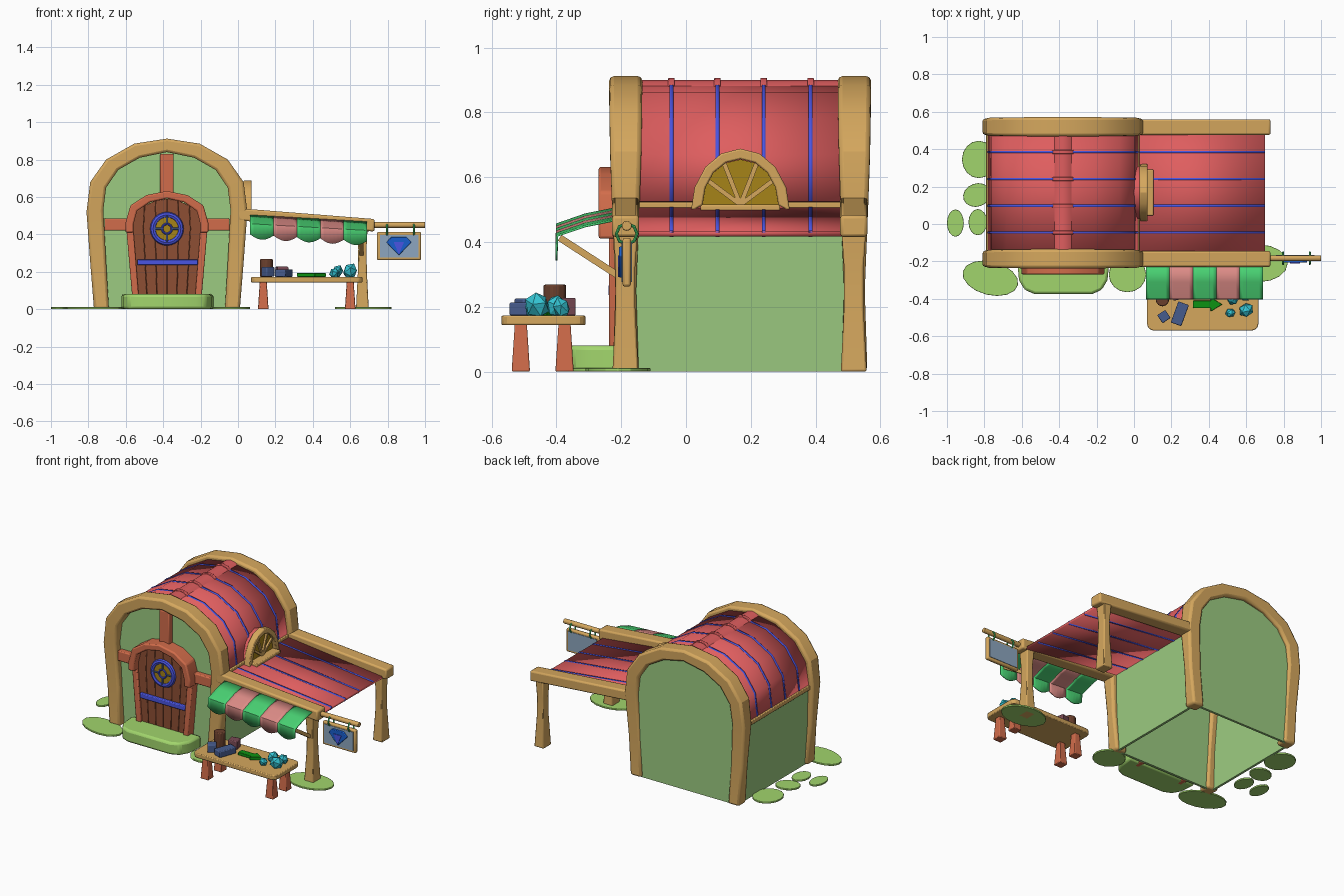
import bpy, bmesh
from math import sin, cos, pi, radians
from mathutils import Vector, Euler

if "Cube" in bpy.data.objects:
    bpy.data.objects.remove(bpy.data.objects["Cube"])

def mat(name, *rgb):
    m = bpy.data.materials.new(name)
    m.diffuse_color = [(c / 255) ** 2.2 for c in rgb] + [1]
    m.use_nodes = True
    m.node_tree.nodes["Principled BSDF"].inputs["Base Color"].default_value = m.diffuse_color
    return m

TAN = mat("tan wood", 212, 166, 94)
RED = mat("red cloth", 222, 94, 95)
BLUE = mat("blue trim", 75, 85, 225)
GREEN = mat("wall green", 155, 202, 128)
GRASS = mat("grass green", 160, 212, 108)
ORANGE = mat("orange wood", 208, 108, 76)
BROWN = mat("door wood", 140, 80, 55)
DARK = mat("barrel wood", 105, 65, 48)
GLASS = mat("amber glass", 165, 130, 30)
MINT = mat("awning green", 75, 210, 115)
PINK = mat("awning pink", 222, 140, 135)
CYAN = mat("crystal", 55, 195, 210)
NAVY = mat("navy", 72, 92, 140)
MAROON = mat("maroon", 120, 75, 85)
ARROW = mat("arrow green", 20, 145, 25)
SLATE = mat("sign panel", 140, 165, 190)
GEM = mat("gem blue", 30, 95, 205)

def mesh(name, verts, faces, m, bevel=0, solid=0):
    me = bpy.data.meshes.new(name)
    me.from_pydata([tuple(v) for v in verts], [], faces)
    bm = bmesh.new()
    bm.from_mesh(me)
    bmesh.ops.recalc_face_normals(bm, faces=bm.faces)
    bm.to_mesh(me)
    bm.free()
    me.materials.append(m)
    o = bpy.data.objects.new(name, me)
    bpy.context.collection.objects.link(o)
    if solid:
        s = o.modifiers.new("thickness", 'SOLIDIFY')
        s.thickness, s.offset = solid, 0
    if bevel:
        b = o.modifiers.new("bevel", 'BEVEL')
        b.width, b.segments = bevel, 2
    return o

def prism(name, pts, a, b, axis, m, bevel=0):
    """Extrude a 2D outline from a to b along an axis."""
    put = {'x': lambda p, t: (t, p[0], p[1]), 'y': lambda p, t: (p[0], t, p[1]),
           'z': lambda p, t: (p[0], p[1], t)}[axis]
    n = len(pts)
    faces = [tuple(range(n)), tuple(range(2 * n - 1, n - 1, -1))]
    faces += [(i, (i + 1) % n, n + (i + 1) % n, n + i) for i in range(n)]
    return mesh(name, [put(p, a) for p in pts] + [put(p, b) for p in pts], faces, m, bevel)

def box(name, x0, x1, y0, y1, z0, z1, m, bevel=0):
    return prism(name, [(x0, y0), (x1, y0), (x1, y1), (x0, y1)], z0, z1, 'z', m, bevel)

def block(name, loc, size, rot, m, bevel=0.005):
    x, y, z = [s / 2 for s in size]
    o = box(name, -x, x, -y, y, -z, z, m, bevel)
    o.location, o.rotation_euler = loc, rot
    return o

def rod(name, p, q, r, m, sides=12, r2=None, bevel=0):
    p, q = Vector(p), Vector(q)
    rot = (q - p).to_track_quat('Z', 'Y')
    ring = [Vector((cos(2 * pi * (i + .5) / sides), sin(2 * pi * (i + .5) / sides), 0)) for i in range(sides)]
    vs = [p + rot @ (v * r) for v in ring] + [q + rot @ (v * (r2 or r)) for v in ring]
    fs = [(i, (i + 1) % sides, sides + (i + 1) % sides, sides + i) for i in range(sides)]
    return mesh(name, vs, fs + [tuple(range(sides)), tuple(range(sides, 2 * sides))], m, bevel)

def loft(name, rings, m, bevel=0):
    n, k = len(rings[0]), len(rings)
    fs = [(j * n + i, j * n + (i + 1) % n, (j + 1) * n + (i + 1) % n, (j + 1) * n + i)
          for j in range(k - 1) for i in range(n)]
    fs += [tuple(range(n)), tuple(range((k - 1) * n, k * n))]
    return mesh(name, [v for r in rings for v in r], fs, m, bevel)

CX = -.38
def arch(name, half, cy, m, bevel):
    """Arch from stations (outer dx, outer z, inner dx, inner z, half depth), mirrored."""
    full = [(-1, s) for s in half] + [(1, s) for s in half[-2::-1]]
    loft(name, [[(CX + k * a, cy - h, b), (CX + k * a, cy + h, b),
                 (CX + k * c, cy + h, d), (CX + k * c, cy - h, d)] for k, (a, b, c, d, h) in full], m, bevel)

# House end arches and wall panels
A = [(.39, 0, .31, 0, .04), (.41, .25, .325, .25, .032), (.43, .52, .34, .53, .043), (.41, .68, .325, .65, .048),
     (.325, .80, .26, .745, .05), (.175, .885, .145, .81, .051), (0, .912, 0, .84, .051)]
def mid(t, start=0):
    h = [(a + (c - a) * t, b + (d - b) * t) for a, b, c, d, _ in A[start:]]
    return [(CX - x, z) for x, z in h] + [(CX + x, z) for x, z in h[-2::-1]]
arch("front_arch", A, -.186, TAN, .014)
arch("back_arch", A, .52, TAN, .014)
prism("front_wall", mid(.7), -.18, -.165, 'y', GREEN)
prism("back_wall", mid(.7), .53, .545, 'y', GREEN)
for s, side in ((-1, "left"), (1, "right")):
    prism(side + "_wall", [(CX + s * .355, 0), (CX + s * .37, 0), (CX + s * .395, .51), (CX + s * .38, .51)],
          -.17, .53, 'y', GREEN)
    x = CX + s * .397
    box(side + "_eave_beam", x - .013, x + .013, -.16, .5, .496, .523, TAN, .004)

# Barrel roof, stripes and ridge cap
STRIPES = (-.045, .097, .24, .385)
def sheet(name, pts, y0, y1, m, solid):
    n = len(pts)
    return mesh(name, [(x, y0, z) for x, z in pts] + [(x, y1, z) for x, z in pts],
                [(i, i + 1, n + i + 1, n + i) for i in range(n - 1)], m, 0, solid)
sheet("barrel_roof", mid(.42, 2), -.16, .5, RED, .016)
SIDE = [(0, .502), (.70, .425)]
sheet("side_roof", SIDE, -.16, .5, RED, .015)
for y in STRIPES:
    sheet("roof_stripe", mid(.42, 2), y - .006, y + .006, BLUE, .023)
    sheet("side_roof_stripe", SIDE, y - .006, y + .006, BLUE, .02)
def cap(r, h):
    return [(CX + r * cos(pi * i / 6), .855 + h * sin(pi * i / 6)) for i in range(7)]
prism("ridge_cap", cap(.06, .045), -.16, .5, 'y', RED)
for y in STRIPES:
    prism("ridge_band", cap(.066, .052), y - .01, y + .01, 'y', RED, .003)

# Side shelter beams and posts
for cy, end in ((-.187, "front"), (.518, "back")):
    prism(end + "_shelter_beam", [(0, .475), (.73, .415), (.73, .482), (0, .54)], cy - .042, cy + .042, 'y', TAN, .01)
    loft(end + "_post", [[(.665 + i * w, cy + j * d, z) for i, j in ((-1, -1), (1, -1), (1, 1), (-1, 1))]
                         for w, d, z in ((.034, .04, 0), (.024, .03, .2), (.022, .03, .32), (.028, .038, .44))], TAN, .006)

# Dormer window on the right of the roof
def arc(r, h, z, n=8):
    return [(.168 + r * cos(pi * i / n), z + h * sin(pi * i / n)) for i in range(n + 1)]
prism("dormer_body", arc(.145, .18, .495), -.12, .04, 'x', RED)
prism("dormer_frame", arc(.153, .193, .495) + arc(.117, .142, .514)[::-1], .03, .073, 'x', TAN, .005)
prism("dormer_glass", arc(.12, .145, .51), .04, .05, 'x', GLASS)
box("dormer_sill", .03, .104, .045, .291, .492, .515, TAN, .005)
for a in (32, 65, 115, 148):
    a = radians(a)
    rod("dormer_bar", (.055, .168, .515), (.055, .168 + .118 * cos(a), .515 + .14 * sin(a)), .01, TAN, 4)

# Facade timbers and door surround
box("upper_timber", CX - .036, CX + .036, -.215, -.17, .6, .83, ORANGE, .006)
box("left_timber", -.715, -.56, -.215, -.17, .42, .485, ORANGE, .006)
box("right_timber", -.20, -.045, -.215, -.17, .42, .485, ORANGE, .006)
arch("door_hood", [(.222, .41, .178, .41, .05), (.222, .46, .18, .45, .05), (.195, .555, .16, .525, .05),
                   (.11, .61, .09, .572, .05), (0, .632, 0, .592, .05)], -.22, ORANGE, .008)
for s in (-1, 1):
    prism("door_jamb", [(CX + s * x, z) for x, z in ((.18, 0), (.145, 0), (.18, .43), (.217, .43))],
          -.238, -.17, 'y', ORANGE, .006)

# Door planks, bar and round window
for i in range(6):
    u, v = -1 + i / 3, -1 + (i + 1) / 3
    top = lambda t: .59 - .08 * t * t
    prism("door_plank", [(CX + .158 * u, .05), (CX + .158 * v, .05), (CX + .188 * v, .43), (CX + .18 * v, top(v)),
                         (CX + .18 * u, top(u)), (CX + .188 * u, .43)], -.222, -.18, 'y', BROWN, .004)
box("door_bar", -.538, -.215, -.24, -.215, .235, .267, BLUE, .005)
def ring(name, loc, R, r, m, rot=(0, 0, 0), seg=24):
    bpy.ops.mesh.primitive_torus_add(major_radius=R, minor_radius=r, major_segments=seg, minor_segments=8,
                                     location=loc, rotation=rot)
    o = bpy.context.object
    o.name = name
    o.data.materials.append(m)
ring("door_window_ring", (CX, -.222, .43), .074, .016, BLUE, (pi / 2, 0, 0))
ring("door_window_hub", (CX, -.23, .43), .026, .006, BLUE, (pi / 2, 0, 0), 16)
rod("door_window_glass", (CX, -.215, .43), (CX, -.23, .43), .07, GLASS, 24)
for a in range(4):
    d = Vector((cos(a * pi / 2), 0, sin(a * pi / 2)))
    c = Vector((CX, -.232, .43))
    rod("door_window_bar", c + d * .026, c + d * .07, .006, NAVY, 6)

# Door step and flat stones
prism("door_step", [(-.625, -.19), (-.615, -.30), (-.585, -.352), (-.53, -.375), (-.225, -.375), (-.172, -.352),
                    (-.142, -.30), (-.13, -.19)], 0, .08, 'z', GRASS, .014)
for x, y, rx, ry, a in ((-.83, .345, .09, .1, 0), (-.84, .155, .075, .062, 20), (-.955, .005, .045, .073, 0),
                        (-.835, .01, .05, .07, 0), (-.768, -.29, .152, .09, -14), (-.035, -.27, .1, .095, 0),
                        (.67, -.21, .152, .1, 0)):
    pts = [(rx * cos(pi * i / 8), ry * sin(pi * i / 8)) for i in range(16)]
    o = prism("flat_stone", pts, 0, .011, 'z', GRASS, .002)
    o.location, o.rotation_euler = (x, y, 0), (0, 0, radians(a))

# Striped awning with scalloped flap
for k in range(5):
    vs, n = [], 6
    for i in range(n + 1):
        t = (k + i / n) / 5
        x, dz = .065 + .625 * t, -.036 * t
        vs += [(x, -.22, .503 + dz), (x, -.31, .485 + dz), (x, -.398, .455 + dz),
               (x, -.400, .455 + dz - .055 - .025 * sin(pi * i / n))]
    mesh("awning_strip", vs, [(4 * i + j, 4 * i + 4 + j, 4 * i + 5 + j, 4 * i + 1 + j)
                              for i in range(n) for j in range(3)], (MINT, PINK)[k % 2], 0, .007)
rod("awning_brace", (.66, -.2, .29), (.66, -.39, .413), .015, TAN, 4)

# Hanging sign
rod("sign_rod", (.69, -.183, .45), (1.0, -.183, .45), .016, TAN, 10, bevel=.003)
box("sign_board", .743, .979, -.196, -.17, .262, .413, TAN, .008)
box("sign_panel", .758, .964, -.199, -.167, .277, .398, SLATE)
prism("sign_gem", [(.86, .288), (.927, .358), (.9, .386), (.82, .386), (.793, .358)], -.207, -.195, 'y', GEM, .004)
prism("sign_gem_facet", [(.86, .292), (.887, .358), (.833, .358)], -.210, -.2, 'y', BLUE)
for x in (.797, .94):
    ring("sign_hook", (x, -.183, .425), .032, .005, MINT, (0, pi / 2, 0), 8)

# Market table
prism("table_top", [(cx + .035 * cos(a * pi / 6), cy + .035 * sin(a * pi / 6)) for cx, cy, a0 in
                    ((.63, -.345, 0), (.105, -.345, 3), (.105, -.535, 6), (.63, -.535, 9))
                    for a in range(a0, a0 + 4)], .143, .173, 'z', TAN, .005)
for x in (.135, .60):
    for y in (-.51, -.375):
        rod("table_leg", (x, y, 0), (x, y, .15), .04, ORANGE, 4, .026, .004)

# Goods on the table
rod("barrel", (.152, -.405, .173), (.152, -.405, .268), .036, DARK, 10, bevel=.005)
block("navy_cube", (.16, -.495, .2), (.052, .052, .052), (0, 0, .6), NAVY)
block("navy_bar", (.245, -.48, .193), (.06, .12, .04), (0, 0, -.35), NAVY)
block("maroon_cube", (.235, -.375, .2), (.06, .06, .055), (0, 0, .2), MAROON)
prism("arrow", [(.315, -.45), (.41, -.45), (.41, -.468), (.472, -.43), (.41, -.392), (.41, -.41), (.315, -.41)],
      .173, .193, 'z', ARROW, .003)
for x, y, s, h, a in ((.515, -.475, .028, .03, 20), (.60, -.46, .042, .045, 50), (.53, -.40, .035, .04, 75),
                      (.595, -.385, .032, .036, 10)):
    bpy.ops.mesh.primitive_ico_sphere_add(subdivisions=1, radius=1, location=(x, y, .17 + h * .75),
                                          rotation=(.4, .25, radians(a)), scale=(s, s * .85, h))
    bpy.context.object.name = "crystal"
    bpy.context.object.data.materials.append(CYAN)

# Smooth the gentle curves, keep the hard edges
bpy.ops.object.select_all(action='SELECT')
bpy.context.view_layer.objects.active = bpy.context.object or bpy.data.objects[0]
bpy.ops.object.shade_smooth_by_angle(angle=radians(28))
